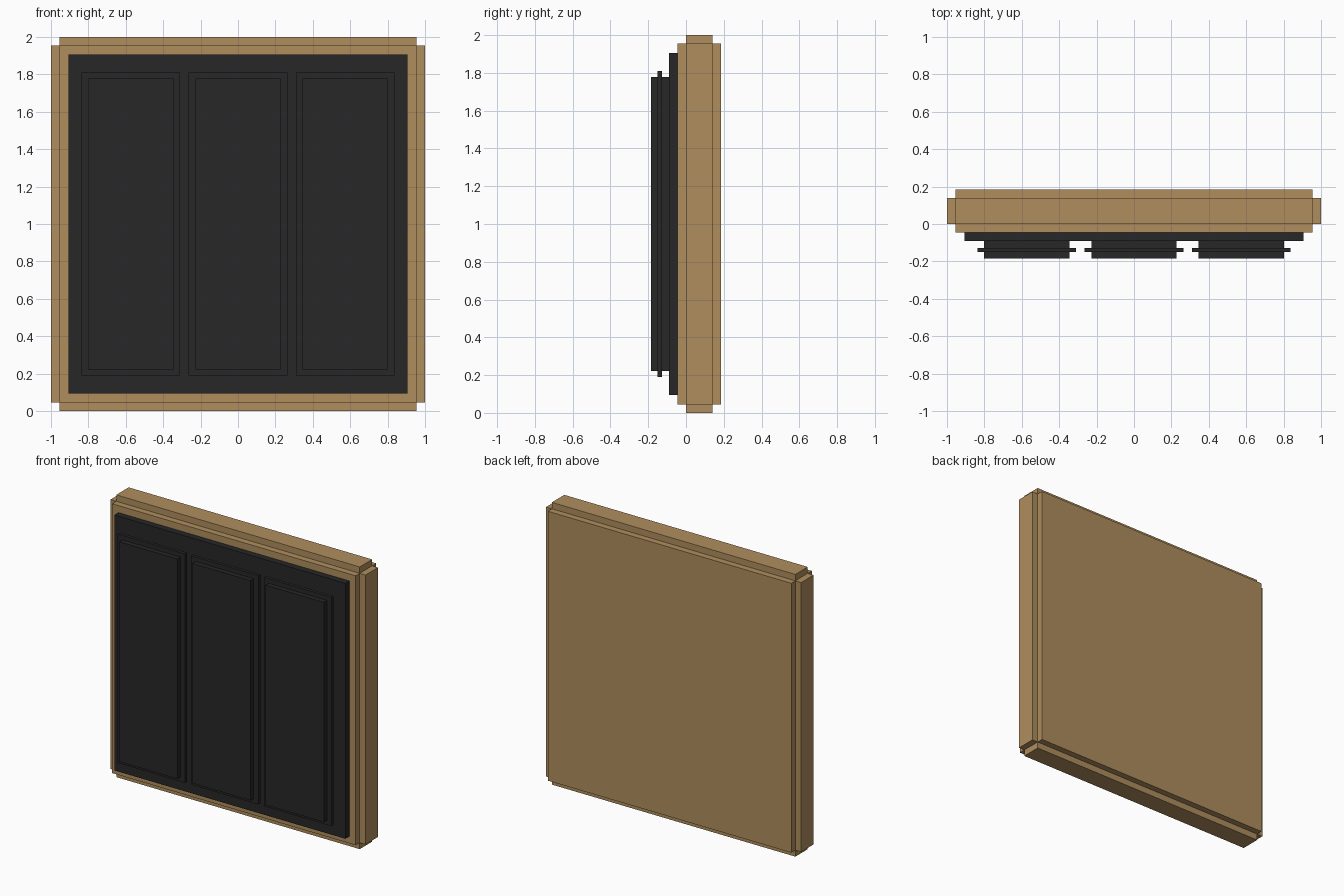
import bpy, bmesh
from mathutils import Matrix, Vector

if "Cube" in bpy.data.objects:
    bpy.data.objects.remove(bpy.data.objects["Cube"])


def material(name, rgb):
    m = bpy.data.materials.new(name)
    m.diffuse_color = (*rgb, 1)
    m.use_nodes = True
    m.node_tree.nodes["Principled BSDF"].inputs["Base Color"].default_value = m.diffuse_color
    return m


def finish(bm, name, mat):
    bmesh.ops.recalc_face_normals(bm, faces=bm.faces[:])
    mesh = bpy.data.meshes.new(name)
    bm.to_mesh(mesh)
    bm.free()
    mesh.materials.append(mat)
    ob = bpy.data.objects.new(name, mesh)
    bpy.context.collection.objects.link(ob)
    return ob


def box(lo, hi):
    lo, hi = Vector(lo), Vector(hi)
    bm = bmesh.new()
    bmesh.ops.create_cube(bm, size=1, matrix=Matrix.Translation((lo + hi) / 2)
                          @ Matrix.Diagonal((*(hi - lo), 1)))
    return bm


def stepped_panel(name, cx, profile, mat):
    """Rectangular rings (half width, half height, y) bridged from back to front."""
    bm = bmesh.new()
    rings = [[bm.verts.new((cx + sx * w, y, 1 + sz * h))
              for sx, sz in ((-1, -1), (1, -1), (1, 1), (-1, 1))]
             for w, h, y in profile]
    for a, b in zip(rings, rings[1:]):
        for i in range(4):
            j = (i + 1) % 4
            bm.faces.new((a[i], a[j], b[j], b[i]))
    bm.faces.new(rings[0])
    bm.faces.new(rings[-1])
    return finish(bm, name, mat)


tan = material("tan", (0.43, 0.27, 0.11))
black = material("black", (0.02, 0.02, 0.02))

# Wall slab: core box with every face pushed out, leaving notched edges
STEP = 0.0455
bm = box((-1 + STEP, 0, STEP), (1 - STEP, 0.139, 2 - STEP))
bm.normal_update()
normals = [f.normal.copy() for f in bm.faces]
faces = bmesh.ops.extrude_discrete_faces(bm, faces=bm.faces[:])["faces"]
bm.normal_update()
for f in faces:
    bmesh.ops.translate(bm, verts=f.verts[:], vec=f.normal * STEP)
bmesh.ops.remove_doubles(bm, verts=bm.verts[:], dist=1e-5)
finish(bm, "wall_slab", tan)

# Dark backing board
finish(box((-0.905, -0.091, 0.095), (0.905, -0.0455, 1.905)), "backing_board", black)

# Three raised panels, each with a thin flange round its middle
body, flange = (0.228, 0.779), (0.264, 0.811)
profile = [(*body, -0.091), (*body, -0.127), (*flange, -0.127),
           (*flange, -0.15), (*body, -0.15), (*body, -0.185)]
for name, cx in (("left", -0.574), ("middle", 0), ("right", 0.574)):
    stepped_panel(name + "_panel", cx, profile, black)
